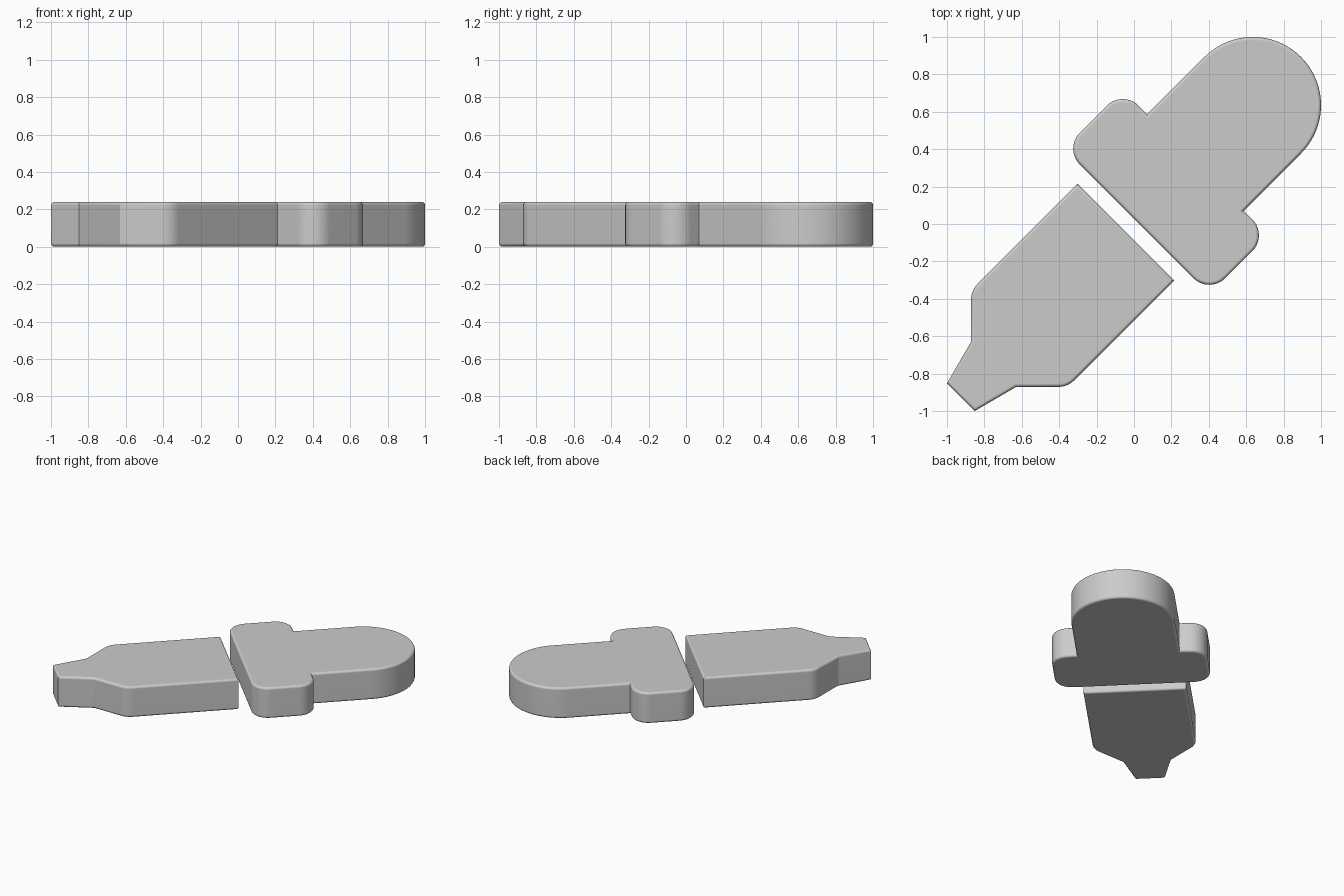
import bpy, bmesh
from math import radians, tan
from mathutils import Vector, Matrix

if "Cube" in bpy.data.objects:
    bpy.data.objects.remove(bpy.data.objects["Cube"])

HEIGHT, RIM = 0.24, 0.018


def rounded_outline(half):
    """Mirror a half profile of (along, across, radius) and round its corners."""
    pts = half + [(u, -v, r) for u, v, r in reversed(half)]
    out = []
    for i, (u, v, r) in enumerate(pts):
        p = Vector((u, v))
        if r == 0:
            out.append(p)
            continue
        a = (Vector(pts[i - 1][:2]) - p).normalized()
        b = (Vector(pts[(i + 1) % len(pts)][:2]) - p).normalized()
        half_angle = a.angle(b) / 2
        t = r / tan(half_angle)
        centre = p + (a + b).normalized() * (t * t + r * r) ** 0.5
        start, end = p + a * t - centre, p + b * t - centre
        sweep = start.angle_signed(end)
        n = 24 if r > 0.2 else 10
        for k in range(n + 1):
            out.append(centre + Matrix.Rotation(-sweep * k / n, 2) @ start)
    return [p for i, p in enumerate(out) if (p - out[i - 1]).length > 1e-4]


def slab(name, half):
    """Extrude the outline, soften both rims and turn it onto the diagonal."""
    bm = bmesh.new()
    face = bm.faces.new([bm.verts.new((p.x, p.y, 0)) for p in rounded_outline(half)])
    ext = bmesh.ops.extrude_face_region(bm, geom=[face], use_keep_orig=True)
    top = [g for g in ext["geom"] if isinstance(g, bmesh.types.BMVert)]
    bmesh.ops.translate(bm, verts=top, vec=(0, 0, HEIGHT))
    bmesh.ops.recalc_face_normals(bm, faces=bm.faces[:])
    rims = [e for e in bm.edges if abs(e.verts[0].co.z - e.verts[1].co.z) < 1e-5]
    bmesh.ops.bevel(bm, geom=rims, offset=RIM, segments=4, profile=0.5, affect='EDGES')
    bmesh.ops.rotate(bm, verts=bm.verts[:], cent=(0, 0, 0),
                     matrix=Matrix.Rotation(radians(45), 3, 'Z'))
    mesh = bpy.data.meshes.new(name)
    bm.to_mesh(mesh)
    bm.free()
    ob = bpy.data.objects.new(name, mesh)
    bpy.context.collection.objects.link(ob)
    bpy.ops.object.select_all(action='DESELECT')
    ob.select_set(True)
    bpy.context.view_layer.objects.active = ob
    bpy.ops.object.shade_smooth_by_angle(angle=radians(28))
    ob.modifiers.new("flat_caps", 'WEIGHTED_NORMAL').keep_sharp = True
    return ob


# Glass tube with tapered nozzle
slab("dropper_tube", [(-0.061, 0.365, 0), (-0.866, 0.365, 0.12),
                      (-1.063, 0.17, 0), (-1.309, 0.105, 0)])

# Squeeze bulb with rounded collar
slab("dropper_bulb", [(1.263, 0.365, 0.365), (0.465, 0.365, 0), (0.465, 0.55, 0.12),
                      (0.02, 0.55, 0.12)])
